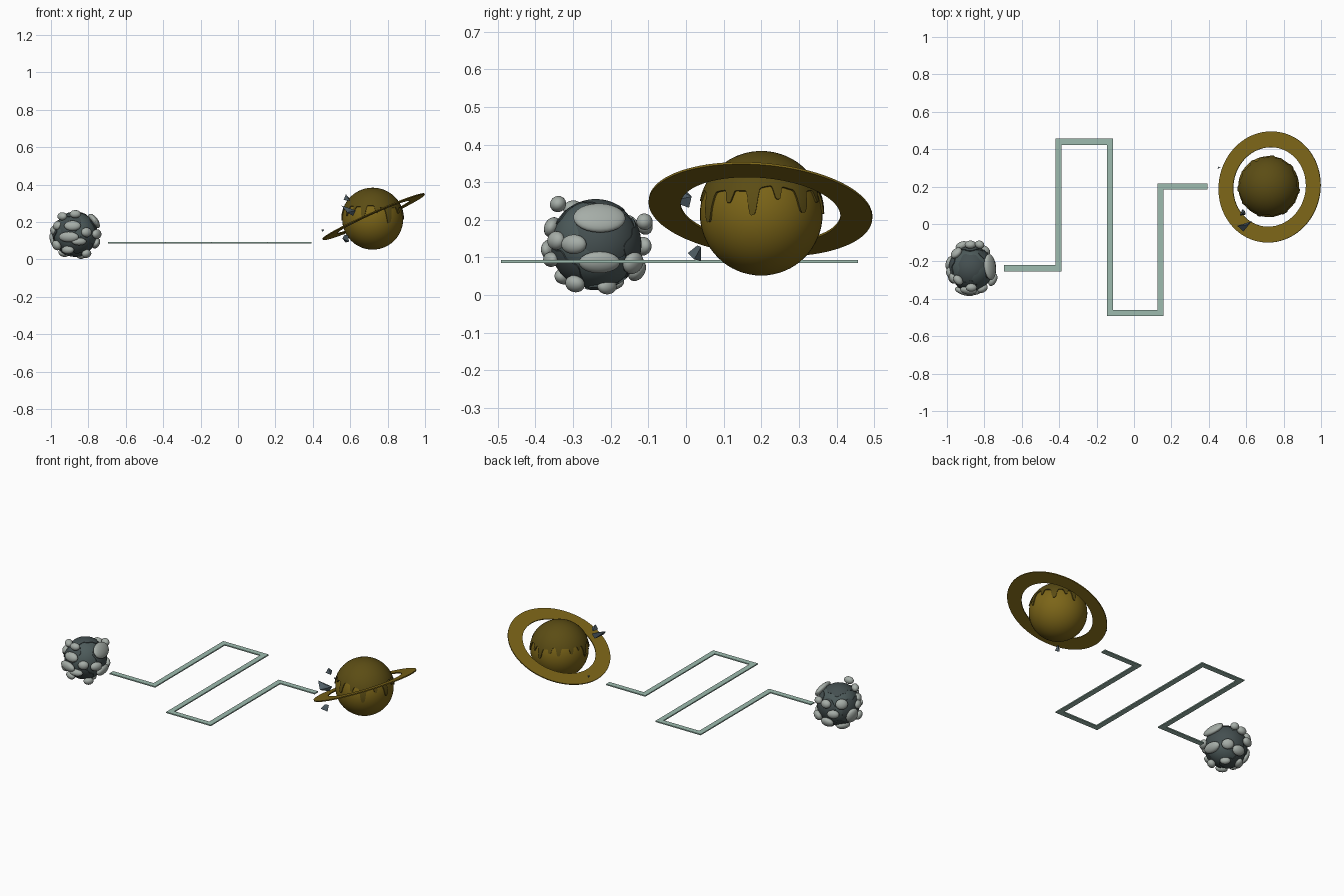
import bpy, bmesh, math, random
from mathutils import Vector, Matrix, noise

if "Cube" in bpy.data.objects:
    bpy.data.objects.remove(bpy.data.objects["Cube"])


def material(name, rgb):
    m = bpy.data.materials.new(name)
    m.diffuse_color = (*rgb, 1)
    m.use_nodes = True
    m.node_tree.nodes["Principled BSDF"].inputs["Base Color"].default_value = m.diffuse_color
    return m


OCHRE = material("ochre", (0.20, 0.13, 0.009))
DARK_OCHRE = material("dark_ochre", (0.105, 0.073, 0.007))
SLATE = material("slate", (0.075, 0.105, 0.105))
DARK_SLATE = material("dark_slate", (0.058, 0.078, 0.08))
STONE = material("pale_stone", (0.38, 0.42, 0.39))
PATH = material("pale_green", (0.34, 0.50, 0.43))
SHARD = material("blue_grey", (0.08, 0.11, 0.13))


def finish(name, bm, mat, smooth=True):
    bmesh.ops.recalc_face_normals(bm, faces=bm.faces[:])
    me = bpy.data.meshes.new(name)
    bm.to_mesh(me)
    bm.free()
    me.materials.append(mat)
    if smooth:
        me.shade_smooth()
        me.set_sharp_from_angle(angle=math.radians(40))
    ob = bpy.data.objects.new(name, me)
    bpy.context.collection.objects.link(ob)
    return ob


def ball(name, center, radius, mat, u=48, v=32):
    bm = bmesh.new()
    bmesh.ops.create_uvsphere(bm, u_segments=u, v_segments=v, radius=radius)
    bmesh.ops.translate(bm, vec=center, verts=bm.verts[:])
    return finish(name, bm, mat)


def shell(name, center, radius, direction, reach, mat, thick, n=96, rings=12):
    """Raised skin on a ball; reach(azimuth) gives its outline as an angle."""
    bm = bmesh.new()
    rot = Vector(direction).to_track_quat('Z', 'Y').to_matrix()
    layers = []
    # outer skin, then the rim tucked below the ball surface
    steps = [(k / rings, radius + thick) for k in range(1, rings + 1)]
    steps.append((1.0, radius - 0.004))
    for f, r in steps:
        loop = []
        for i in range(n):
            a = math.tau * i / n
            t = f * reach(a)
            p = Vector((math.sin(t) * math.cos(a), math.sin(t) * math.sin(a), math.cos(t))) * r
            loop.append(bm.verts.new(Vector(center) + rot @ p))
        layers.append(loop)
    pole = bm.verts.new(Vector(center) + rot @ Vector((0, 0, radius + thick)))
    for i in range(n):
        j = (i + 1) % n
        bm.faces.new((pole, layers[0][i], layers[0][j]))
        for a, b in zip(layers, layers[1:]):
            bm.faces.new((a[i], b[i], b[j], a[j]))
    return finish(name, bm, mat)


# Ringed planet
PC = Vector((0.72, 0.20, 0.215))
ball("ringed_planet", PC, 0.163, OCHRE)

# Dripping cap: (azimuth, half width, extra length) in degrees
DRIPS = [(4, 5, 22), (-12, 3, 8), (33, 4, 17), (52, 3, 6), (72, 5, 22), (98, 4, 12),
         (122, 6, 27), (148, 4, 12), (172, 5, 24), (196, 4, 13), (222, 6, 20),
         (246, 4, 11), (263, 5, 20), (285, 4, 10), (303, 5, 16), (330, 4, 12)]


def drip_reach(a):
    d = math.degrees(a)
    t = 67 + 2.5 * math.sin(3 * a + 1) + 1.5 * math.sin(7 * a)
    for az, w, length in DRIPS:
        off = abs((d - az + 180) % 360 - 180) / w
        t += length * math.exp(-off ** 4)
    return math.radians(t)


shell("dripping_cap", PC, 0.163, (0, 0, 1), drip_reach, DARK_OCHRE, 0.005, n=240, rings=20)

# Flat tilted planet ring
bm = bmesh.new()
normal = Vector((-0.445, 0.085, 1)).normalized()
rot = normal.to_track_quat('Z', 'Y').to_matrix()
profile = [(0.213, -0.003), (0.298, -0.003), (0.298, 0.003), (0.213, 0.003)]
N = 96
loops = []
for i in range(N):
    a = math.tau * i / N
    loops.append([bm.verts.new(Vector((0.725, 0.198, 0.228)) +
                  rot @ Vector((r * math.cos(a), r * math.sin(a), h))) for r, h in profile])
for i in range(N):
    p, q = loops[i], loops[(i + 1) % N]
    for k in range(4):
        m = (k + 1) % 4
        bm.faces.new((p[k], q[k], q[m], p[m]))
finish("planet_ring", bm, OCHRE)


# Floating shards
def shard(name, points):
    bm = bmesh.new()
    for p in points:
        bm.verts.new(p)
    bmesh.ops.convex_hull(bm, input=bm.verts[:])
    finish(name, bm, SHARD, smooth=False)


shard("large_shard", [(0.552, -0.01, 0.288), (0.63, 0.015, 0.262), (0.615, 0.008, 0.232),
                      (0.585, -0.04, 0.25), (0.60, -0.005, 0.272)])
shard("upper_shard", [(0.565, 0.045, 0.318), (0.598, 0.05, 0.312), (0.58, 0.08, 0.315),
                      (0.577, 0.055, 0.348), (0.592, 0.07, 0.33)])
shard("lower_shard", [(0.558, 0.005, 0.112), (0.575, 0.04, 0.09), (0.59, 0.04, 0.128),
                      (0.57, 0.03, 0.132), (0.593, 0.022, 0.095)])
shard("small_shard", [(0.445, 0.295, 0.16), (0.462, 0.30, 0.16), (0.453, 0.308, 0.158),
                      (0.453, 0.30, 0.147)])

# Rocky moon
MC = Vector((-0.87, -0.24, 0.135))
ball("rocky_moon", MC, 0.117, SLATE)

# Irregular crust plates on the moon
random.seed(4)
PLATES = [((1, 0.35, 0.3), 40), ((-0.1, 0.1, 1), 34), ((-0.3, -1, 0.5), 28),
          ((0.3, -0.8, -0.6), 30), ((-1, 0.2, 0.1), 34), ((0.2, 1, -0.1), 36),
          ((-0.3, 0.3, -1), 32)]
for k, (direction, size) in enumerate(PLATES):
    ph = [random.uniform(0, math.tau) for _ in range(3)]

    def plate_reach(a, size=size, ph=ph):
        w = 1 + 0.14 * math.sin(2 * a + ph[0]) + 0.12 * math.sin(3 * a + ph[1]) + 0.07 * math.sin(7 * a + ph[2])
        return math.radians(size * w)

    shell(f"crust_plate_{k + 1}", MC, 0.117, direction, plate_reach, DARK_SLATE, 0.003 + 0.0003 * k, n=72, rings=8)

# Flattened boulders: offset from the moon's centre, half width, half height
BOULDERS = [
    (.10, .01, .07, .07, .045), (.115, -.058, 0, .036, .026), (.11, .01, -.048, .055, .03),
    (.06, -.055, -.105, .028, .025), (0, -.1, .107, .03, .022), (-.07, -.06, .095, .03, .022),
    (-.095, -.05, .045, .03, .025), (-.10, -.05, -.06, .03, .028), (-.04, -.085, -.085, .035, .022),
    (-.015, -.115, .045, .045, .028), (-.035, -.12, -.015, .055, .028), (.02, -.118, -.04, .04, .02),
    (.06, -.105, .01, .03, .025), (-.005, .13, .05, .03, .025), (.045, .13, .06, .025, .022),
    (-.05, .125, -.005, .035, .025), (-.08, .085, .05, .035, .03), (-.113, .03, -.03, .04, .045),
    (-.113, -.02, .02, .03, .025), (.07, .1, -.05, .035, .03), (0, .11, -.07, .04, .03),
    (.03, .03, -.112, .03, .02), (-.06, .04, -.1, .04, .025)]
for k, (x, y, z, w, h) in enumerate(BOULDERS):
    bm = bmesh.new()
    bmesh.ops.create_uvsphere(bm, u_segments=24, v_segments=14, radius=1)
    off = Vector((x, y, z))
    mat = (Matrix.Translation(MC + off) @ off.to_track_quat('Z', 'Y').to_matrix().to_4x4()
           @ Matrix.Diagonal((w, h, 0.021, 1)))
    bmesh.ops.transform(bm, matrix=mat, verts=bm.verts[:])
    finish(f"boulder_{k + 1}", bm, STONE)

# Winding path with mitred corners
pts = [Vector(p) for p in [(-0.695, -0.237), (-0.403, -0.237), (-0.403, 0.44), (-0.128, 0.44),
                           (-0.128, -0.475), (0.142, -0.475), (0.142, 0.2), (0.392, 0.2)]]
dirs = [(b - a).normalized() for a, b in zip(pts, pts[1:])]
sides = [Vector((-d.y, d.x)) for d in dirs]
bm = bmesh.new()
sections = []
for i, p in enumerate(pts):
    if i == 0:
        s = sides[0]
    elif i == len(pts) - 1:
        s = sides[-1]
    else:
        s = sides[i - 1] + sides[i]
    s = s * 0.0165
    sections.append([bm.verts.new((p.x + g * s.x, p.y + g * s.y, z))
                     for g, z in ((1, 0.086), (-1, 0.086), (-1, 0.093), (1, 0.093))])
for a, b in zip(sections, sections[1:]):
    for k in range(4):
        m = (k + 1) % 4
        bm.faces.new((a[k], b[k], b[m], a[m]))
bm.faces.new(sections[0])
bm.faces.new(sections[-1])
finish("winding_path", bm, PATH, smooth=False)
